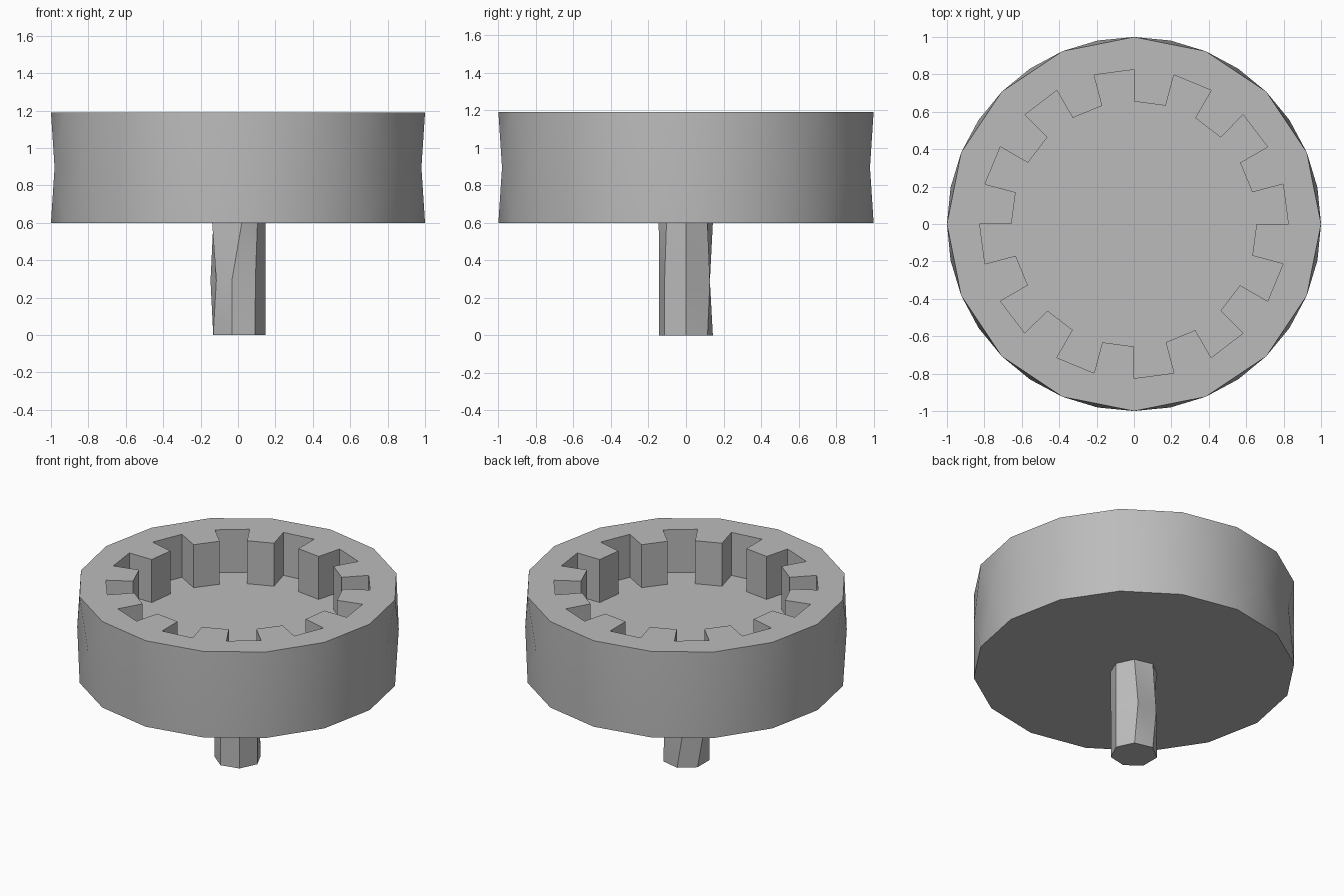
import bpy, bmesh
from math import radians, cos, sin

cube = bpy.data.objects.get("Cube")
if cube:
    bpy.data.objects.remove(cube, do_unlink=True)

grey = bpy.data.materials.new("plain grey")
grey.use_nodes = True
grey.diffuse_color = (0.5, 0.5, 0.5, 1)
grey.node_tree.nodes["Principled BSDF"].inputs["Base Color"].default_value = (0.5, 0.5, 0.5, 1)

BASE, FLOOR, RIM = 0.6, 0.895, 1.19


def ring(bm, points, z):
    """Loop of vertices from (radius, degrees) pairs."""
    return [bm.verts.new((r * cos(radians(a)), r * sin(radians(a)), z)) for r, a in points]


def loft(bm, lower, upper, zigzag=False):
    n = len(lower)
    for i in range(n):
        a, b, c, d = lower[i], lower[(i + 1) % n], upper[(i + 1) % n], upper[i]
        if zigzag:
            bm.faces.new((a, b, d))
            bm.faces.new((b, c, d))
        else:
            bm.faces.new((a, b, c, d))


def finish(bm, name):
    bmesh.ops.recalc_face_normals(bm, faces=bm.faces[:])
    mesh = bpy.data.meshes.new(name)
    bm.to_mesh(mesh)
    bm.free()
    mesh.materials.append(grey)
    obj = bpy.data.objects.new(name, mesh)
    bpy.context.collection.objects.link(obj)
    bpy.ops.object.select_all(action='DESELECT')
    obj.select_set(True)
    bpy.context.view_layer.objects.active = obj
    bpy.ops.object.shade_smooth_by_angle(angle=radians(30))


# Drum: faceted wall, its middle ring turned half a step
bm = bmesh.new()
sides = 16
step = 360 / sides
rings = [ring(bm, [(1, step * (i + turn)) for i in range(sides)], z)
         for z, turn in ((BASE, 0), (FLOOR, 0.5), (RIM, 1))]
loft(bm, rings[0], rings[1], zigzag=True)
loft(bm, rings[1], rings[2], zigzag=True)
bm.faces.new(rings[0])

# Toothed pocket: twelve square teeth and notches
outline = []
for k in range(12):
    outline += [(0.655, 30 * k), (0.825, 30 * k), (0.825, 30 * k + 15), (0.655, 30 * k + 15)]
pocket_floor = ring(bm, outline, FLOOR)
pocket_rim = ring(bm, outline, RIM)
loft(bm, pocket_floor, pocket_rim)
bm.faces.new(pocket_floor)

# Flat rim between the wall and the pocket
rim_edges = []
for loop in (rings[2], pocket_rim):
    for i, v in enumerate(loop):
        rim_edges.append(bm.edges.get((v, loop[(i + 1) % len(loop)])))
bmesh.ops.triangle_fill(bm, edges=rim_edges, use_beauty=True, use_dissolve=False)
finish(bm, "toothed_drum")

# Shaft: seven-sided, slightly irregular in the middle
bm = bmesh.new()
regular = [360 / 7 * i for i in range(7)]
middle = [0, 60, 120, 180, 218, 257, 309]
upper = [0, 51, 103, 154, 200, 278, 315]
rings = [ring(bm, [(0.147, a) for a in angles], z)
         for z, angles in ((0, regular), (0.29, middle), (BASE, upper))]
loft(bm, rings[0], rings[1], zigzag=True)
loft(bm, rings[1], rings[2], zigzag=True)
bm.faces.new(rings[0])
finish(bm, "shaft")
